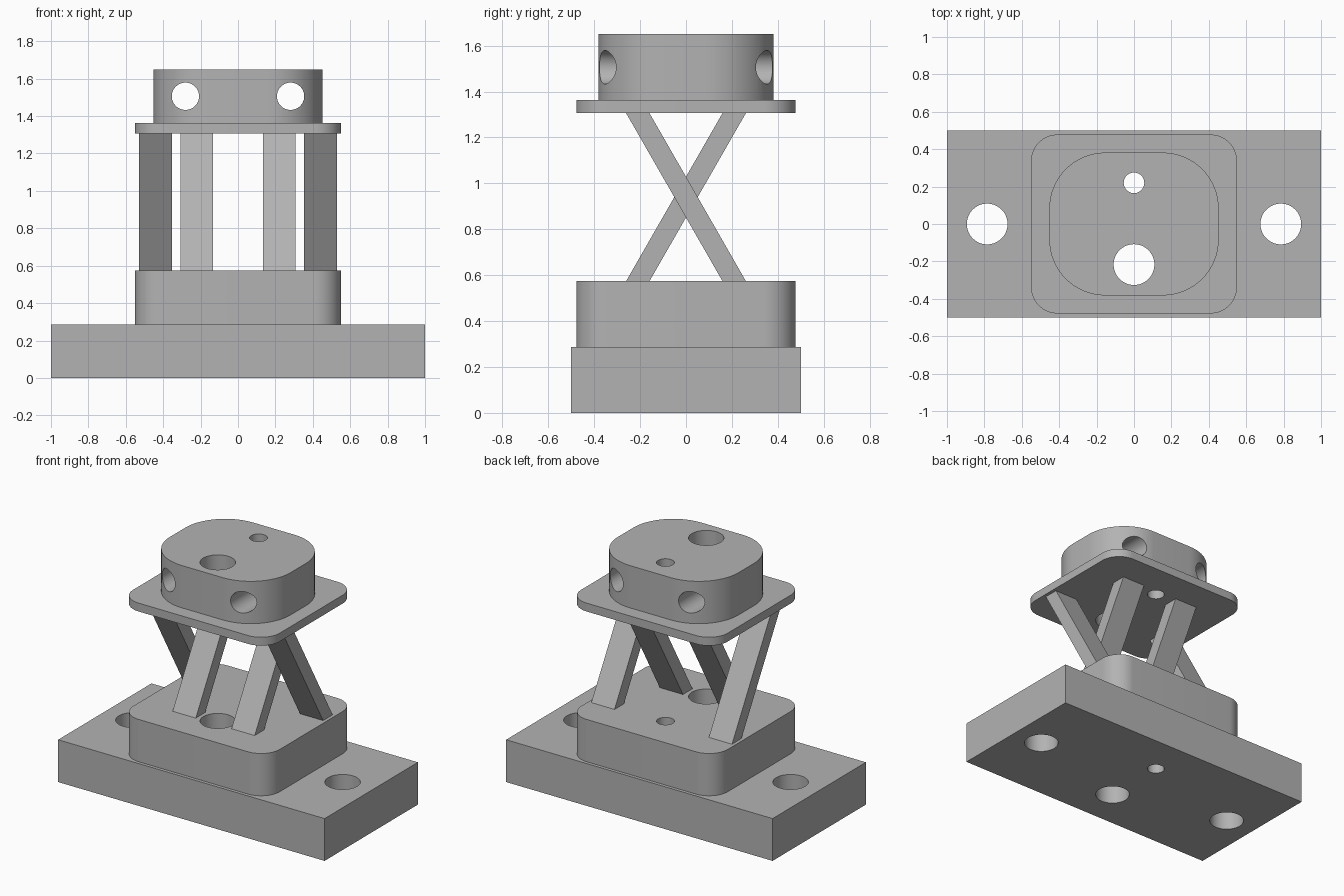
import bpy, bmesh, math

cube = bpy.data.objects.get("Cube")
if cube:
    bpy.data.objects.remove(cube, do_unlink=True)

grey = bpy.data.materials.new("plain grey")
grey.use_nodes = True
colour = (0.45, 0.45, 0.45, 1)
grey.diffuse_color = colour
grey.node_tree.nodes["Principled BSDF"].inputs["Base Color"].default_value = colour


def prism(name, bottom, top, z0, z1):
    """Solid between two matching outlines at heights z0 and z1."""
    bm = bmesh.new()
    low = [bm.verts.new((x, y, z0)) for x, y in bottom]
    high = [bm.verts.new((x, y, z1)) for x, y in top]
    n = len(low)
    bm.faces.new(low[::-1])
    bm.faces.new(high)
    for i in range(n):
        j = (i + 1) % n
        bm.faces.new((low[i], low[j], high[j], high[i]))
    bmesh.ops.recalc_face_normals(bm, faces=bm.faces)
    mesh = bpy.data.meshes.new(name)
    bm.to_mesh(mesh)
    bm.free()
    mesh.materials.append(grey)
    obj = bpy.data.objects.new(name, mesh)
    bpy.context.collection.objects.link(obj)
    return obj


def rectangle(x0, x1, y0, y1):
    return [(x0, y0), (x1, y0), (x1, y1), (x0, y1)]


def rounded(hx, hy, r, steps=16):
    """Outline of a rectangle with round corners."""
    pts = []
    for k, (sx, sy) in enumerate([(1, 1), (-1, 1), (-1, -1), (1, -1)]):
        for i in range(steps + 1):
            a = (k + i / steps) * math.pi / 2
            pts.append((sx * (hx - r) + r * math.cos(a),
                        sy * (hy - r) + r * math.sin(a)))
    return pts


def drill(obj, x, offset, radius, along_y=False):
    """Round hole through a part, upright or from front to back."""
    bpy.ops.mesh.primitive_cylinder_add(
        vertices=48, radius=radius, depth=5,
        location=(x, 0, offset) if along_y else (x, offset, 0),
        rotation=(math.pi / 2 if along_y else 0, 0, 0))
    cutter = bpy.context.object
    cutter.data.materials.append(grey)
    mod = obj.modifiers.new("hole", "BOOLEAN")
    mod.operation = "DIFFERENCE"
    mod.solver = "EXACT"
    mod.object = cutter
    bpy.context.view_layer.objects.active = obj
    bpy.ops.object.modifier_apply(modifier=mod.name)
    bpy.data.objects.remove(cutter, do_unlink=True)


# Stacked solid parts
base = prism("base", *[rectangle(-1, 1, -0.5, 0.5)] * 2, 0, 0.287)
block = prism("lower_block", *[rounded(0.55, 0.478, 0.14)] * 2, 0.287, 0.574)
plate = prism("upper_plate", *[rounded(0.55, 0.478, 0.14)] * 2, 1.306, 1.363)
cap = prism("cap", *[rounded(0.453, 0.382, 0.3)] * 2, 1.363, 1.65)
stack = [base, block, plate, cap]

# Upright holes through the whole stack
for part in stack:
    drill(part, 0, -0.217, 0.109)
    drill(part, 0, 0.22, 0.055)

# Mounting holes, cross holes and the crossing legs, mirrored left and right
for side, s in (("left", 1), ("right", -1)):
    drill(base, s * 0.785, 0, 0.109)
    drill(cap, s * 0.281, 1.506, 0.073, along_y=True)
    for kind, x, lean in (("inner", 0.221, 1), ("outer", 0.441, -1)):
        cx, w = s * x, 0.087
        foot, head = -lean * 0.21, lean * 0.21
        prism(f"{side}_{kind}_leg",
              rectangle(cx - w, cx + w, foot - 0.051, foot + 0.051),
              rectangle(cx - w, cx + w, head - 0.051, head + 0.051),
              0.574, 1.306)

# Smooth the round walls, keep the edges sharp
bpy.ops.object.select_all(action="DESELECT")
for part in stack:
    part.select_set(True)
bpy.context.view_layer.objects.active = base
bpy.ops.object.shade_smooth_by_angle(angle=math.radians(30))
